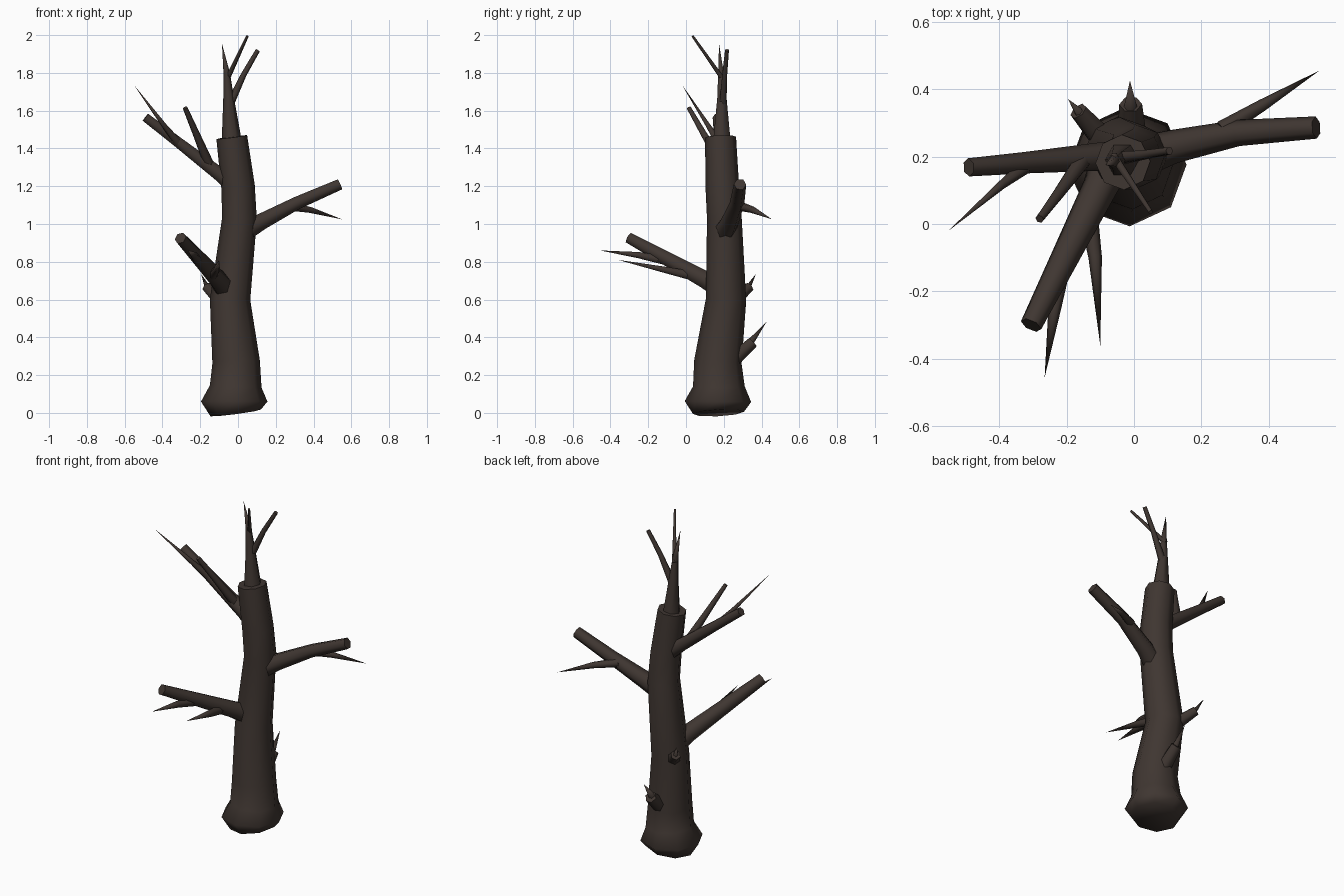
import bpy, bmesh, math
from mathutils import Vector

bark = bpy.data.materials.new("bark")
bark.diffuse_color = (0.05, 0.037, 0.031, 1)


def limb(name, path, sides=6, phase=0.0):
    """Tapered tube through (x, y, z, radius) points; radius 0 at the end makes a spike."""
    bm = bmesh.new()
    pts = [Vector(p[:3]) for p in path]
    side = None
    rings = []
    for i, p in enumerate(path):
        t = (pts[min(i + 1, len(pts) - 1)] - pts[max(i - 1, 0)]).normalized()
        if side is None:
            side = Vector((1, 0, 0)) if abs(t.x) < 0.7 else Vector((0, 1, 0))
        side = (side - t * side.dot(t)).normalized()
        up = t.cross(side)
        if p[3] == 0:
            rings.append([bm.verts.new(pts[i])])
            continue
        ring = []
        for k in range(sides):
            a = phase + 2 * math.pi * k / sides
            ring.append(bm.verts.new(pts[i] + (side * math.cos(a) + up * math.sin(a)) * p[3]))
        rings.append(ring)
    for a, b in zip(rings, rings[1:]):
        for k in range(sides):
            n = (k + 1) % sides
            if len(b) == 1:
                bm.faces.new((a[k], a[n], b[0]))
            else:
                bm.faces.new((a[k], a[n], b[n], b[k]))
    bm.faces.new(rings[0][::-1])
    if len(rings[-1]) > 1:
        bm.faces.new(rings[-1])
    bmesh.ops.recalc_face_normals(bm, faces=bm.faces)
    me = bpy.data.meshes.new(name)
    bm.to_mesh(me)
    bm.free()
    me.materials.append(bark)
    ob = bpy.data.objects.new(name, me)
    bpy.context.collection.objects.link(ob)
    bpy.ops.object.select_all(action='DESELECT')
    ob.select_set(True)
    bpy.context.view_layer.objects.active = ob
    bpy.ops.object.shade_smooth_by_angle(angle=math.radians(65))
    return ob


# Trunk with flared foot
limb("trunk", [(-0.012, 0.172, 0.0, 0.135), (-0.020, 0.169, 0.06, 0.176),
               (-0.012, 0.174, 0.14, 0.137), (-0.010, 0.169, 0.27, 0.126),
               (-0.042, 0.212, 0.60, 0.107), (0.008, 0.203, 1.03, 0.092),
               (0.000, 0.192, 1.20, 0.089), (-0.033, 0.183, 1.46, 0.082)], 8, 0.05)

# Leader spike on the broken top, with two twigs
limb("top_spike", [(-0.032, 0.190, 1.42, 0.055), (-0.050, 0.190, 1.67, 0.028),
                   (-0.060, 0.185, 1.80, 0.017), (-0.085, 0.175, 1.955, 0)])
limb("top_twig_front", [(-0.06, 0.20, 1.76, 0.014), (0.05, 0.035, 1.995, 0.007)])
limb("top_twig_right", [(-0.045, 0.195, 1.63, 0.022), (0.03, 0.205, 1.79, 0.015),
                        (0.105, 0.217, 1.92, 0.012)])

# Upper left branch
limb("left_branch", [(-0.02, 0.20, 1.20, 0.050), (-0.10, 0.20, 1.265, 0.042),
                     (-0.32, 0.182, 1.435, 0.032), (-0.49, 0.168, 1.565, 0.027)])
limb("left_twig_outer", [(-0.31, 0.18, 1.42, 0.024), (-0.39, 0.118, 1.52, 0.014),
                         (-0.55, -0.02, 1.735, 0)])
limb("left_twig_inner", [(-0.155, 0.185, 1.32, 0.027), (-0.22, 0.095, 1.475, 0.019),
                         (-0.28, 0.015, 1.615, 0.013)])

# Middle right branch
limb("right_branch", [(0.04, 0.205, 0.965, 0.060), (0.12, 0.230, 1.01, 0.050),
                      (0.31, 0.270, 1.11, 0.039), (0.54, 0.286, 1.21, 0.033)])
limb("right_twig", [(0.26, 0.28, 1.095, 0.026), (0.38, 0.352, 1.075, 0.018),
                    (0.55, 0.455, 1.025, 0)])

# Lower front branch
limb("front_branch", [(-0.07, 0.18, 0.66, 0.062), (-0.10, 0.11, 0.70, 0.053),
                      (-0.20, -0.09, 0.81, 0.043), (-0.305, -0.30, 0.925, 0.033)])
limb("front_twig_outer", [(-0.21, -0.10, 0.805, 0.028), (-0.235, -0.25, 0.835, 0.019),
                          (-0.265, -0.455, 0.86, 0)])
limb("front_twig_inner", [(-0.14, 0.06, 0.72, 0.030), (-0.115, -0.10, 0.755, 0.020),
                          (-0.10, -0.36, 0.81, 0)])

# Broken stubs at the back, each with a splinter
limb("back_stub_upper", [(-0.09, 0.25, 0.59, 0.040), (-0.165, 0.335, 0.665, 0.028)])
limb("back_splinter_upper", [(-0.15, 0.315, 0.64, 0.020), (-0.195, 0.37, 0.735, 0)])
limb("back_stub_lower", [(-0.005, 0.25, 0.28, 0.044), (-0.01, 0.355, 0.375, 0.034)])
limb("back_splinter_lower", [(-0.01, 0.33, 0.36, 0.024), (-0.012, 0.425, 0.48, 0)])
